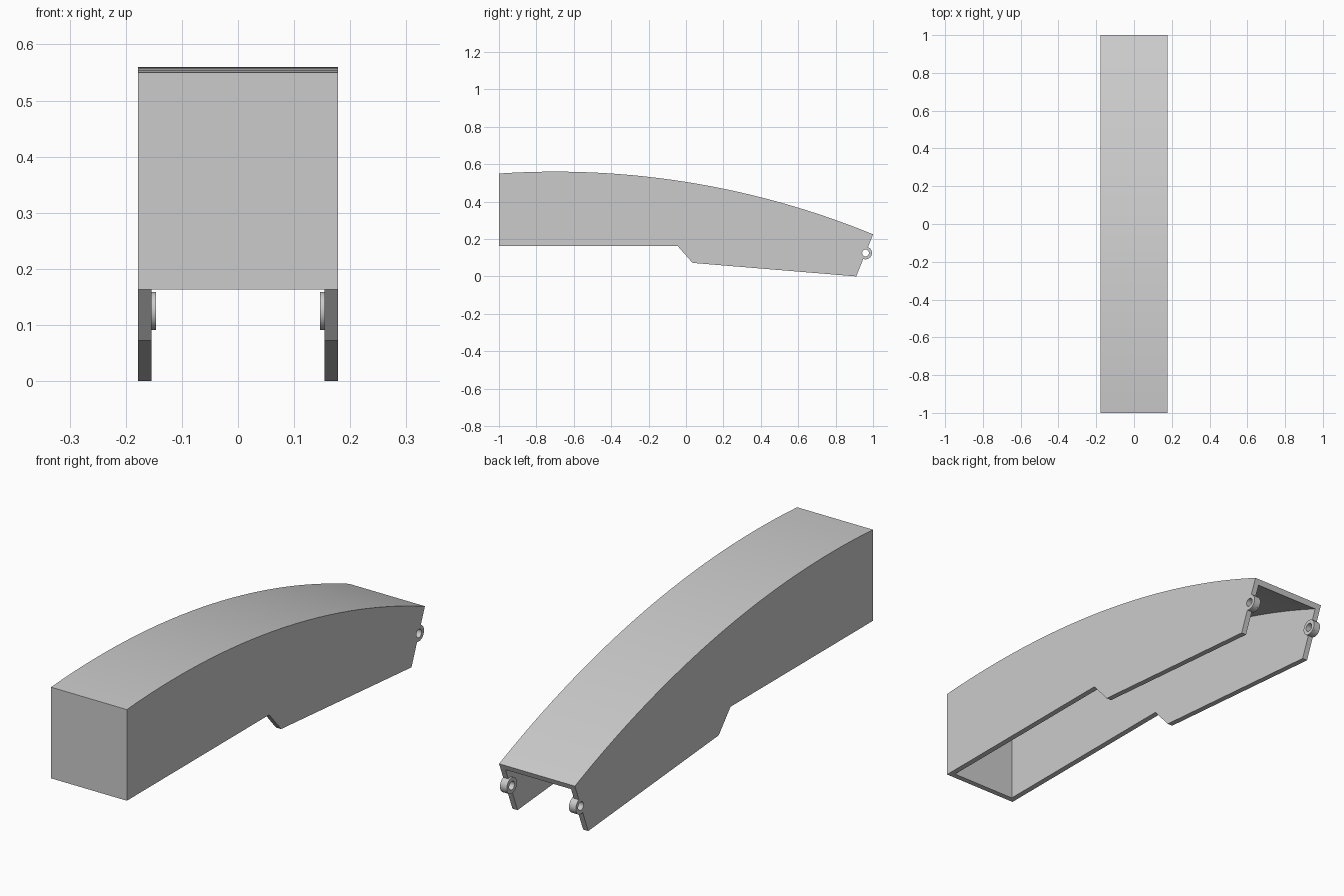
import bpy, bmesh
from math import sin, cos, pi, sqrt, atan2

if "Cube" in bpy.data.objects:
    bpy.data.objects.remove(bpy.data.objects["Cube"])

HALF_W, WALL = 0.178, 0.024
ARC_Y, ARC_TOP, ARC_R = -0.70, 0.56, 4.48
LUG_Y, LUG_Z, LUG_R, HOLE_R = 0.96, 0.125, 0.034, 0.018


def roof(y0, y1, inset=0.0, n=28):
    """Points along the curved roof from y0 to y1, as (y, z)."""
    r, zc = ARC_R - inset, ARC_TOP - ARC_R
    ys = [y0 + (y1 - y0) * i / n for i in range(n + 1)]
    return [(y, zc + sqrt(r * r - (y - ARC_Y) ** 2)) for y in ys]


def circle(r, a0, a1, n):
    return [(LUG_Y + r * cos(a0 + (a1 - a0) * i / n),
             LUG_Z + r * sin(a0 + (a1 - a0) * i / n)) for i in range(n + 1)]


def prism(name, profile, x0, x1):
    """Extrude a (y, z) outline from x0 to x1."""
    bm = bmesh.new()
    face = bm.faces.new([bm.verts.new((x0, y, z)) for y, z in profile])
    out = bmesh.ops.extrude_face_region(bm, geom=[face])
    for v in out["geom"]:
        if isinstance(v, bmesh.types.BMVert):
            v.co.x = x1
    bmesh.ops.recalc_face_normals(bm, faces=bm.faces)
    mesh = bpy.data.meshes.new(name)
    bm.to_mesh(mesh)
    bm.free()
    ob = bpy.data.objects.new(name, mesh)
    bpy.context.collection.objects.link(ob)
    return ob


def activate(ob):
    bpy.ops.object.select_all(action='DESELECT')
    ob.select_set(True)
    bpy.context.view_layer.objects.active = ob


def cut(ob, cutter):
    activate(ob)
    mod = ob.modifiers.new("cut", 'BOOLEAN')
    mod.operation, mod.solver, mod.object = 'DIFFERENCE', 'EXACT', cutter
    bpy.ops.object.modifier_apply(modifier=mod.name)
    bpy.data.objects.remove(cutter)


# Body outline: flat bottom, step down, slanted end with rounded hinge lug, curved roof
slope = atan2(0.225, 0.09)
lug_arc = circle(LUG_R, slope - pi, slope, 16)
outline = [(-1, 0.163), (-0.045, 0.163), (0.035, 0.072), (0.91, 0)]
outline += lug_arc + roof(1, -1)
body = prism("arm_shell", outline, -HALF_W, HALF_W)

# Hollow interior, open at the bottom and the back end
inner = [(-1 + WALL, -0.2), (1.2, -0.2)] + roof(1.2, -1 + WALL, WALL)
cut(body, prism("interior_cutter", inner, -HALF_W + WALL, HALF_W - WALL))

# Pin holes through both lugs
cut(body, prism("pin_cutter", circle(HOLE_R, 0, 2 * pi, 24)[:-1], -0.3, 0.3))
activate(body)
bpy.ops.object.shade_smooth_by_angle(angle=0.5)

# Short bosses on the inner side of each lug
for side, name in ((-1, "left_hinge_boss"), (1, "right_hinge_boss")):
    x = side * (HALF_W - WALL)
    boss = prism(name, circle(LUG_R, 0, 2 * pi, 32)[:-1], x, x - side * 0.008)
    cut(boss, prism("boss_cutter", circle(HOLE_R, 0, 2 * pi, 24)[:-1], -0.3, 0.3))
    activate(boss)
    bpy.ops.object.shade_smooth_by_angle(angle=0.5)
